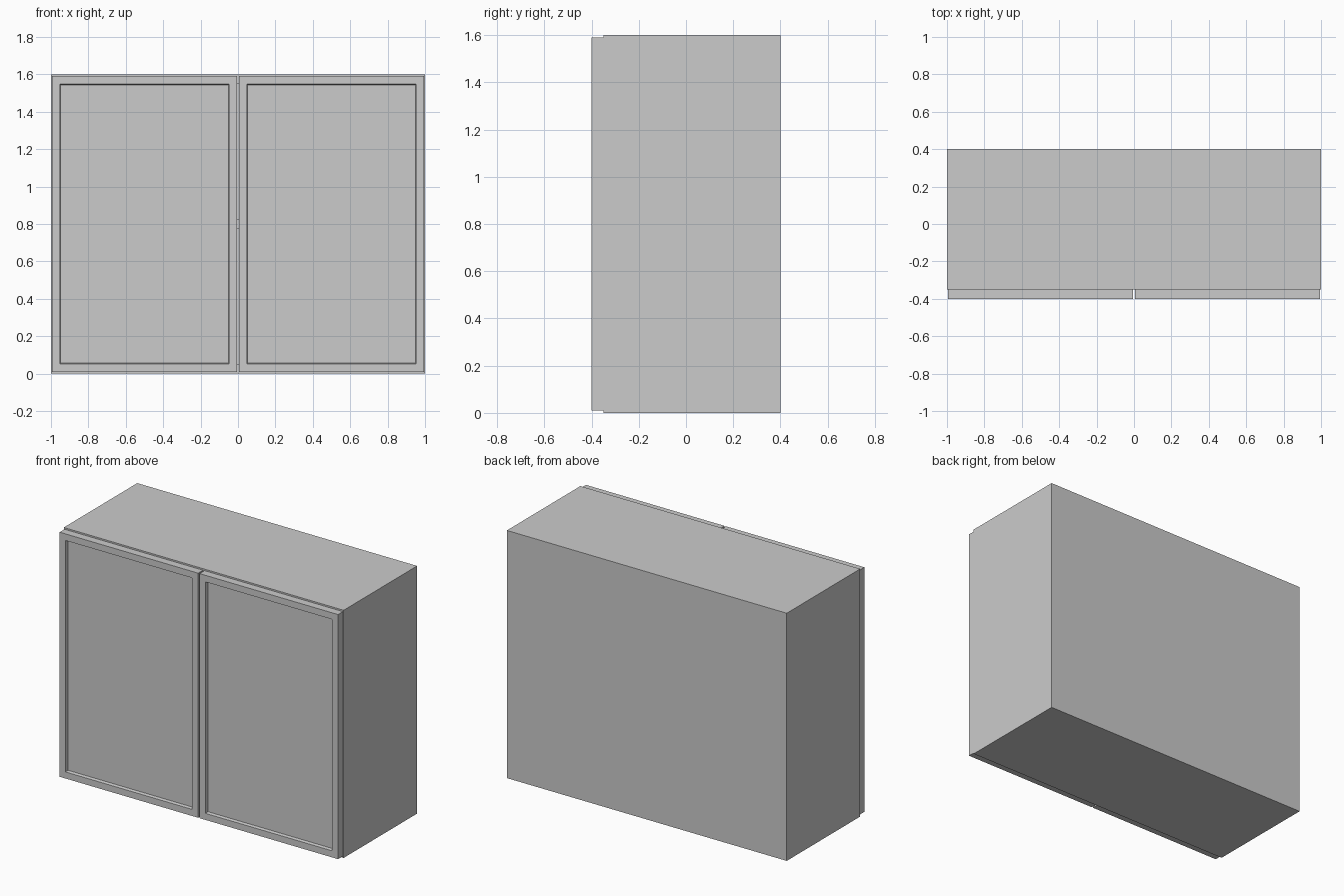
import bpy, bmesh

if "Cube" in bpy.data.objects:
    bpy.data.objects.remove(bpy.data.objects["Cube"])


def box(name, lo, hi):
    """Axis-aligned panel between two corners."""
    bm = bmesh.new()
    bmesh.ops.create_cube(bm, size=1)
    for v in bm.verts:
        v.co = [lo[i] if v.co[i] < 0 else hi[i] for i in range(3)]
    mesh = bpy.data.meshes.new(name)
    bm.to_mesh(mesh)
    bm.free()
    obj = bpy.data.objects.new(name, mesh)
    bpy.context.collection.objects.link(obj)
    return obj


def door(name, x0, x1):
    """Door slab with a raised frame around a recessed panel."""
    obj = box(name, (x0, -0.40, 0.01), (x1, -0.35, 1.59))
    bm = bmesh.new()
    bm.from_mesh(obj.data)
    bm.normal_update()
    front = [f for f in bm.faces if f.normal.y < -0.9]
    bmesh.ops.inset_region(bm, faces=front, thickness=0.06)
    bmesh.ops.inset_region(bm, faces=front, thickness=0.006)
    for v in front[0].verts:
        v.co.y += 0.02
    bm.to_mesh(obj.data)
    bm.free()
    return obj


# Carcass
T, FRONT, BACK, H = 0.05, -0.35, 0.40, 1.60
box("left_side", (-1, FRONT, 0), (-1 + T, BACK, H))
box("right_side", (1 - T, FRONT, 0), (1, BACK, H))
box("bottom_panel", (-1 + T, FRONT, 0), (1 - T, BACK, T))
box("top_panel", (-1 + T, FRONT, H - T), (1 - T, BACK, H))
box("back_panel", (-1 + T, BACK - 0.02, T), (1 - T, BACK, H - T))

# Middle shelf, glimpsed through the door gap
box("shelf", (-1 + T, FRONT, 0.775), (1 - T, BACK - 0.02, 0.825))

# Doors
door("left_door", -0.995, -0.005)
door("right_door", 0.005, 0.995)
